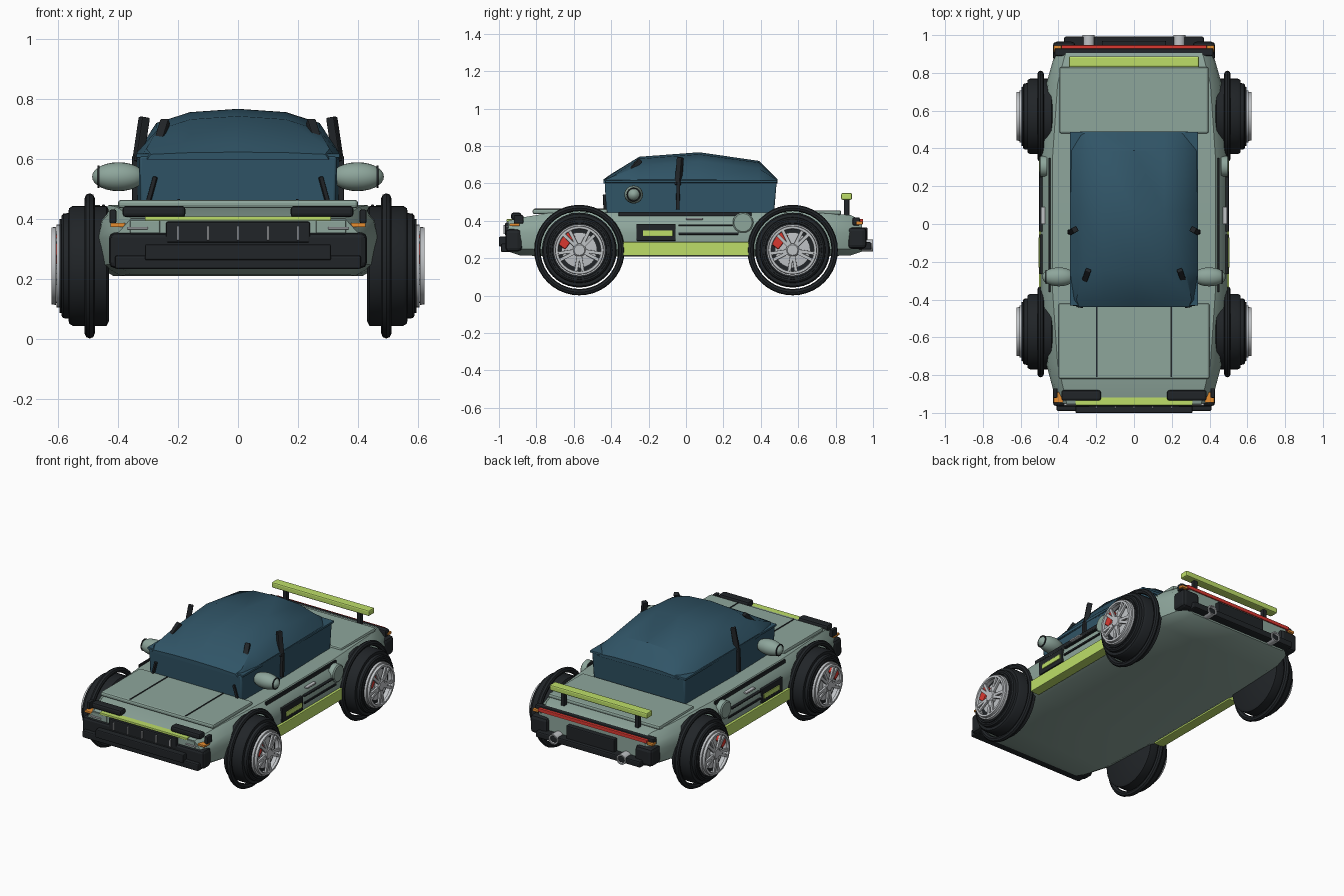
import bpy, bmesh, math
from mathutils import Vector, Matrix

if "Cube" in bpy.data.objects:
    bpy.data.objects.remove(bpy.data.objects["Cube"])

COL = dict(green=(.27, .38, .33), blue=(.03, .09, .135), lime=(.51, .73, .14), black=(.015, .018, .021),
           red=(.7, .04, .03), silver=(.52, .54, .56), orange=(.8, .27, .03))
MAT = {}
for n, c in COL.items():
    MAT[n] = bpy.data.materials.new(n)
    MAT[n].diffuse_color = (*c, 1)


def finish(name, bm, col, bevel=0, smooth=False):
    bmesh.ops.recalc_face_normals(bm, faces=bm.faces)
    me = bpy.data.meshes.new(name)
    bm.to_mesh(me)
    bm.free()
    ob = bpy.data.objects.new(name, me)
    bpy.context.collection.objects.link(ob)
    me.materials.append(MAT[col])
    if bevel:
        m = ob.modifiers.new("bevel", 'BEVEL')
        m.width, m.segments = bevel, 2
    if smooth:
        bpy.ops.object.select_all(action='DESELECT')
        ob.select_set(True)
        bpy.context.view_layer.objects.active = ob
        bpy.ops.object.shade_smooth_by_angle(angle=math.radians(35))
    return ob


def box(name, x, y, z, col, bevel=.004, rot=None):
    """Box from (min, max) ranges; rot is an optional matrix about the origin."""
    bm = bmesh.new()
    bmesh.ops.create_cube(bm, size=1)
    for v in bm.verts:
        v.co = Vector([(r[0] + r[1]) / 2 + c * (r[1] - r[0]) for r, c in zip((x, y, z), v.co)])
    if rot:
        bm.transform(rot)
    return finish(name, bm, col, bevel)


def pair(name, x, y, z, col, bevel=.004):
    """Same box on both sides of the car."""
    box(name + "_right", x, y, z, col, bevel)
    box(name + "_left", (-x[1], -x[0]), y, z, col, bevel)


def loft(name, rings, col, bevel=0):
    bm = bmesh.new()
    vs = [[bm.verts.new(p) for p in r] for r in rings]
    n = len(vs[0])
    for a, b in zip(vs, vs[1:]):
        for i in range(n):
            bm.faces.new((a[i], a[(i + 1) % n], b[(i + 1) % n], b[i]))
    bm.faces.new(vs[0])
    bm.faces.new(vs[-1])
    return finish(name, bm, col, bevel, True)


def lathe(name, prof, col, mtx, closed=False, n=40):
    """Spin (x, radius) points around the x axis, then place."""
    bm = bmesh.new()
    rings = [[bm.verts.new((x, r * math.cos(6.283185 * i / n), r * math.sin(6.283185 * i / n)))
              for i in range(n)] for x, r in prof]
    for a, b in zip(rings, rings[1:] + (rings[:1] if closed else [])):
        for i in range(n):
            bm.faces.new((a[i], a[(i + 1) % n], b[(i + 1) % n], b[i]))
    if not closed:
        bm.faces.new(rings[0])
        bm.faces.new(rings[-1])
    bm.transform(mtx)
    return finish(name, bm, col, 0, True)


def bar(name, a, b, w, d, col):
    """Straight bar between two points."""
    a, b = Vector(a), Vector(b)
    q = (b - a).to_track_quat('Z', 'Y').to_matrix().to_4x4()
    h = (b - a).length / 2
    return box(name, (-w / 2, w / 2), (-d / 2, d / 2), (-h, h), col, .004, Matrix.Translation((a + b) / 2) @ q)


def section(y, half):
    return [(x, y, z) for x, z in half] + [(-x, y, z) for x, z in reversed(half)]


# Body shell: stations along y with half width and top height
rings = []
for y, w, zt, zb in [(-.95, .41, .40, .235), (-.89, .425, .415, .215), (-.74, .465, .44, .21), (-.36, .495, .445, .21),
                     (.36, .495, .445, .21), (.74, .465, .44, .21), (.88, .425, .43, .215), (.94, .40, .40, .235)]:
    rings.append(section(y, [(w * .84, zb), (w * .97, zb + .035), (w, .335), (w * .97, zt - .045), (w * .87, zt)]))
loft("body_shell", rings, 'green')

# Bonnet and boot lid panels with seams
box("bonnet", (-.4, .4), (-.82, -.42), (.435, .463), 'green', .01)
box("boot_lid", (-.395, .395), (.48, .83), (.43, .456), 'green', .01)
pair("bonnet_seam", (.193, .201), (-.81, -.43), (.45, .466), 'black', 0)

# Cabin lower block, waist rim and faceted canopy
loft("cabin_lower", [[(x * w, y, z) for x, y in ((-1, f), (1, f), (1.03, .0), (1, b), (-1, b), (-1.03, .0))]
                     for z, w, f, b in ((.43, .325, -.425, .47), (.61, .328, -.435, .485))], 'blue', .008)
box("cabin_waist_rim", (-.34, .34), (-.432, .487), (.602, .617), 'blue', .004)
rings = []
for y, w, s, zt in [(-.44, .30, .29, .622), (-.40, .325, .305, .65), (-.25, .337, .27, .742), (.07, .337, .272, .766),
                    (.39, .33, .265, .72), (.49, .285, .25, .622)]:
    k = min(1, (zt - .6) / .14)
    rings.append(section(y, [(w, .598), (w, .598 + .022 * k), (s, zt - .047 * k), (.16, zt - .011 * k), (.001, zt)]))
loft("cabin_canopy", rings, 'blue')

for s, side in ((1, "right"), (-1, "left")):
    # Pillars
    bar("centre_pillar_" + side, (s * .338, -.045, .46), (s * .338, -.04, .61), .03, .02, 'black')
    bar("upper_pillar_" + side, (s * .334, -.042, .59), (s * .312, -.03, .738), .03, .03, 'black')
    bar("front_pillar_" + side, (s * .262, -.30, .66), (s * .242, -.245, .725), .03, .025, 'black')
    bar("lower_front_pillar_" + side, (s * .30, -.43, .45), (s * .275, -.435, .54), .02, .015, 'black')
    # Mirror pod with ring
    bm = bmesh.new()
    bmesh.ops.create_uvsphere(bm, u_segments=24, v_segments=14, radius=1,
                              matrix=Matrix.Translation((s * .398, -.28, .54)) @ Matrix.Diagonal((.088, .05, .048, 1))
                              @ Matrix.Rotation(math.pi / 2, 4, 'Y'))
    finish("mirror_" + side, bm, 'green', 0, True)
    flip = Matrix.Diagonal((s, 1, 1, 1))
    lathe("mirror_ring_" + side, [(.462, .037), (.468, .037), (.468, .031), (.462, .031)], 'black',
          Matrix.Translation((0, -.28, .54)) @ flip, True, 24)
    # Fuel cap and tail pipe
    lathe("fuel_cap_" + side, [(.46, .055), (.494, .055), (.5, .048)], 'green',
          Matrix.Translation((0, .305, .39)) @ flip)
    lathe("exhaust_" + side, [(.90, .032), (1.0, .032), (1.0, .024), (.97, .024)], 'silver',
          Matrix.Translation((s * .24, 0, .268)) @ Matrix.Rotation(math.pi / 2, 4, 'Z'), False, 24)

    # Wheels
    for yc, end in ((-.57, "front"), (.57, "rear")):
        P = Matrix.Translation((0, yc, .243)) @ flip
        n = "_" + end + "_" + side
        lathe("tyre" + n, [(.43, .185), (.438, .2), (.55, .2), (.563, .192), (.565, .176), (.582, .174), (.588, .166),
                           (.588, .138), (.575, .136)], 'black', P)
        lathe("tyre_ridge" + n, [(.494 + .017 * math.cos(a * .785), .225 + .017 * math.sin(a * .785))
                                 for a in range(8)], 'black', P, True)
        lathe("tyre_side_ring" + n, [(.58, .158), (.595, .156), (.595, .146), (.58, .142)], 'black', P, True)
        lathe("brake_disc" + n, [(.57, .095), (.592, .095), (.593, .09)], 'silver', P)
        lathe("rim_inner" + n, [(.575, .138), (.605, .138), (.605, .126), (.575, .124)], 'silver', P, True)
        lathe("rim_outer" + n, [(.607, .13), (.622, .128), (.622, .115), (.607, .112)], 'silver', P, True)
        lathe("hub" + n, [(.58, .036), (.615, .036), (.622, .028)], 'silver', P, False, 20)
        for i in range(5):
            for t in (-.16, .16):
                box("spoke%d_%s" % (i, "a" if t < 0 else "b") + n, (.604, .618), (-.009, .009), (.02, .124), 'silver', .002,
                    P @ Matrix.Rotation(i * math.tau / 5 + math.pi / 5 + t, 4, 'X'))
        box("brake_caliper" + n, (.58, .608), (-.045, .045), (.062, .115), 'red', .006,
            P @ Matrix.Rotation(math.radians(52), 4, 'X'))

# Side details: sill, vent, strips, handle
pair("sill", (.44, .503), (-.34, .34), (.213, .285), 'lime')
pair("side_vent", (.45, .5), (-.265, -.055), (.292, .383), 'black')
pair("vent_insert", (.47, .506), (-.23, -.07), (.318, .348), 'lime', .003)
pair("side_strip_upper", (.47, .502), (-.04, .25), (.372, .38), 'black', .002)
pair("side_strip_lower", (.47, .502), (-.04, .28), (.325, .337), 'black', .002)
pair("shoulder_strip", (.443, .453), (-.36, .35), (.425, .447), 'black', .002)
pair("door_handle", (.47, .492), (.0, .09), (.405, .415), 'silver', .003)

# Front end: bumper, lip, grille, lamps
box("front_bumper", (-.425, .425), (-.965, -.875), (.24, .352), 'black', .015)
pair("front_bumper_corner", (.34, .43), (-.965, -.88), (.235, .395 - .04), 'black', .02)
box("front_lip", (-.41, .41), (-.99, -.93), (.232, .278), 'black', .008)
box("front_intake", (-.31, .31), (-1.0, -.93), (.262, .315), 'black', .006)
box("grille", (-.24, .24), (-.967, -.9), (.32, .39), 'black', .006)
for i in range(5):
    x = (i - 2) * .1
    box("grille_bar_%d" % i, (x - .004, x + .004), (-.976, -.95), (.328, .376), 'silver', .002)
pair("headlamp", (.175, .385), (-.935, -.88), (.405, .443), 'black', .012)
pair("lamp_surround", (.26, .36), (-.955, -.9), (.352, .395), 'green')
pair("lamp_trim", (.30, .37), (-.962, -.94), (.365, .373), 'silver', .002)
box("front_light_strip", (-.31, .31), (-.96, -.9), (.394, .408), 'lime', .003)
pair("front_indicator", (.375, .425), (-.945, -.89), (.372, .386), 'orange', .003)
pair("front_marker", (.405, .428), (-.92, -.87), (.385, .43), 'black', .005)

# Rear end: light bar, bumper, plate panel, wing
box("rear_light_backing", (-.42, .42), (.89, .93), (.375, .418), 'black', .008)
box("rear_light_bar", (-.385, .385), (.91, .947), (.387, .41), 'red', .004)
pair("rear_indicator", (.385, .425), (.91, .945), (.38, .396), 'orange', .003)
pair("rear_bumper_corner", (.31, .43), (.865, .965), (.25, .365), 'black', .02)
box("rear_bumper_bar", (-.37, .37), (.92, .992), (.245, .285), 'black', .008)
box("rear_panel", (-.17, .17), (.93, .97), (.27, .365), 'black', .006)
box("rear_wing", (-.345, .345), (.83, .888), (.512, .548), 'lime', .008)
pair("wing_post", (.25, .275), (.845, .873), (.42, .515), 'black', .003)

for m in bpy.data.materials:
    if m.users and not m.is_grease_pencil:
        m.use_nodes = True
        m.node_tree.nodes["Principled BSDF"].inputs["Base Color"].default_value = m.diffuse_color
